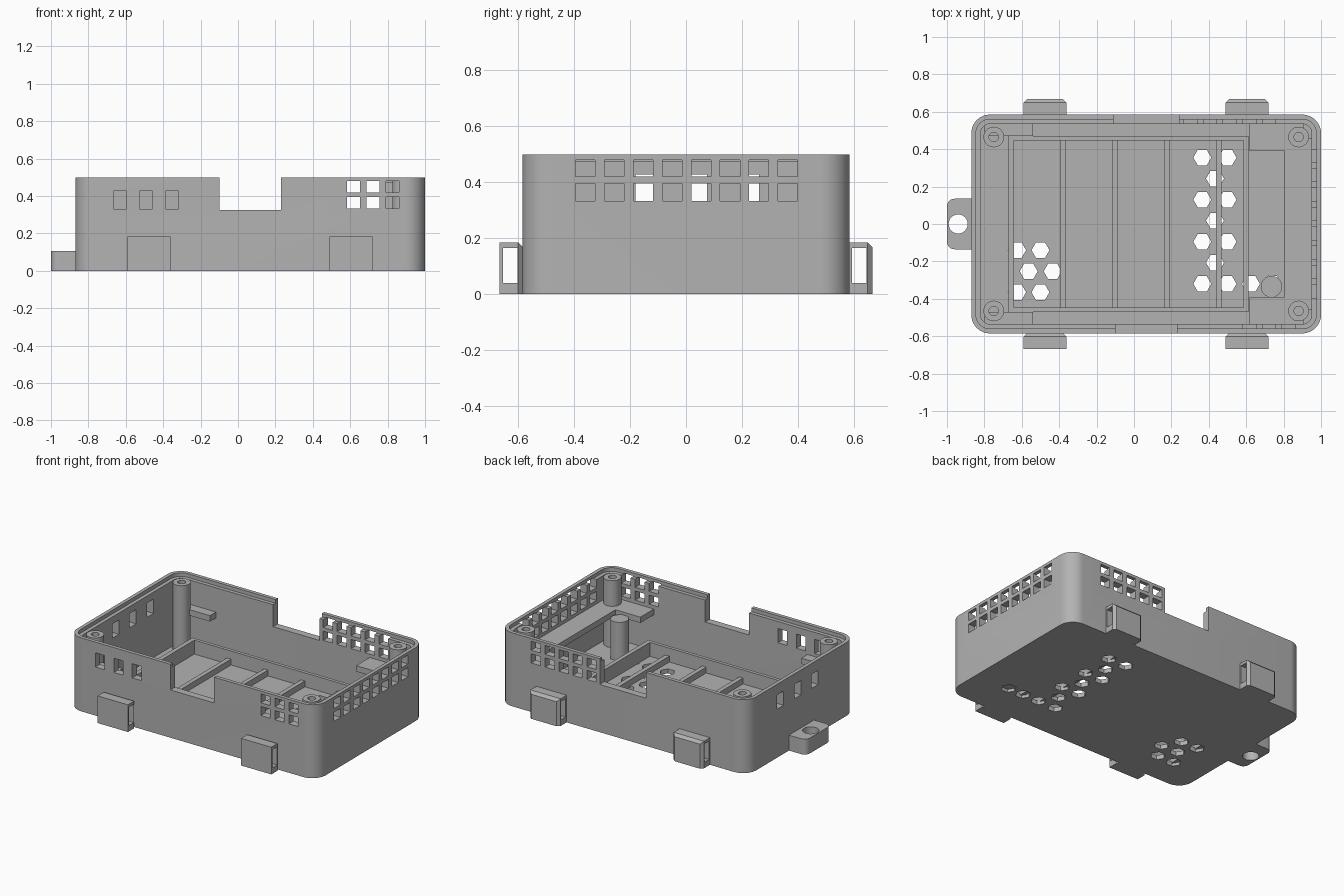
import bpy, bmesh, math
from mathutils import Matrix, Vector

old = bpy.data.objects.get("Cube")
if old:
    bpy.data.objects.remove(old, do_unlink=True)

grey = bpy.data.materials.new("matte grey")
grey.use_nodes = True
COLOUR = (0.45, 0.45, 0.45, 1)
grey.diffuse_color = COLOUR
grey.node_tree.nodes["Principled BSDF"].inputs["Base Color"].default_value = COLOUR


def add_box(bm, x, y, z):
    """Box given by (low, high) pairs on each axis."""
    size = Vector([b - a for a, b in (x, y, z)])
    mid = Vector([(a + b) / 2 for a, b in (x, y, z)])
    return bmesh.ops.create_cube(
        bm, size=1, matrix=Matrix.Translation(mid) @ Matrix.Diagonal(size).to_4x4())["verts"]


def add_cyl(bm, x, y, r, z, sides=32):
    m = Matrix.Translation((x, y, (z[0] + z[1]) / 2))
    bmesh.ops.create_cone(bm, cap_ends=True, segments=sides, radius1=r, radius2=r,
                          depth=z[1] - z[0], matrix=m)


def finish(name, bm):
    bmesh.ops.recalc_face_normals(bm, faces=bm.faces)
    me = bpy.data.meshes.new(name)
    bm.to_mesh(me)
    bm.free()
    me.materials.append(grey)
    ob = bpy.data.objects.new(name, me)
    bpy.context.collection.objects.link(ob)
    return ob


def smooth(ob):
    bpy.ops.object.select_all(action='DESELECT')
    ob.select_set(True)
    bpy.context.view_layer.objects.active = ob
    bpy.ops.object.shade_smooth_by_angle(angle=math.radians(30))


def carve(ob, bm):
    """Subtract the cutter mesh and discard the cutter."""
    cutter = finish("cutter", bm)
    cutter.hide_render = True
    mod = ob.modifiers.new("openings", 'BOOLEAN')
    mod.object = cutter
    mod.operation = 'DIFFERENCE'
    mod.solver = 'EXACT'
    bpy.context.view_layer.objects.active = ob
    bpy.ops.object.modifier_apply(modifier=mod.name)
    bpy.data.objects.remove(cutter, do_unlink=True)
    return ob


X0, X1, Y, TOP = -0.87, 1.0, 0.585, 0.5
WALL, FLOOR, RADIUS = 0.05, 0.03, 0.1


def rounded_ring(bm, inset, z, seg=10):
    r = RADIUS - inset
    pts = []
    for k, (sx, sy) in enumerate([(1, 1), (0, 1), (0, -1), (1, -1)]):
        cx = X1 - RADIUS if sx else X0 + RADIUS
        for i in range(seg + 1):
            a = math.pi / 2 * (k + i / seg)
            pts.append(bm.verts.new((cx + r * math.cos(a),
                                     sy * (Y - RADIUS) + r * math.sin(a), z)))
    return pts


# Shell: rounded tray with a stepped lip around the rim
bm = bmesh.new()
rings = [rounded_ring(bm, i, z) for i, z in
         [(0, 0), (0, TOP), (0.025, TOP), (0.025, 0.475), (WALL, 0.475), (WALL, FLOOR)]]
for a, b in zip(rings, rings[1:]):
    for i in range(len(a)):
        j = (i + 1) % len(a)
        bm.faces.new((a[i], a[j], b[j], b[i]))
bm.faces.new(rings[0])
bm.faces.new(rings[-1])
shell = finish("case_shell", bm)

# Openings: notches, vents, windows and floor hexagons
bm = bmesh.new()
front, back = (-0.7, -0.51), (0.51, 0.7)
right, left = (0.92, 1.1), (-0.95, -0.79)
add_box(bm, (-0.10, 0.23), front, (0.325, 0.6))
add_box(bm, (-0.11, 0.24), back, (0.325, 0.6))
W, PITCH = 0.07, 0.105
for z in [(0.333, 0.395), (0.42, 0.48)]:
    for i in range(3):
        x = 0.582 + i * PITCH
        add_box(bm, (x, x + W), front, z)
    for i in range(5):
        x = 0.267 + i * PITCH
        add_box(bm, (x, x + W), back, z)
    for i in range(8):
        y = -0.395 + i * 0.1035
        add_box(bm, right, (y, y + W), z)
for i in range(3):
    x = -0.665 + i * 0.139
    add_box(bm, (x, x + W), front, (0.33, 0.427))
    y = -0.18 + i * 0.186
    add_box(bm, left, (y, y + W), (0.33, 0.427))
hexes = [(x, 0.355 - i * 0.225) for i in range(4) for x in (0.365, 0.5)]
hexes += [(0.433, 0.243 - i * 0.225) for i in range(3)]
hexes += [(0.625, -0.32), (0.74, -0.32)]
hexes += [(x, y) for x in (-0.625, -0.5) for y in (-0.14, -0.365)]
hexes += [(-0.563, -0.253), (-0.435, -0.253)]
hex_turn = Matrix.Rotation(math.radians(30), 4, 'Z')
for x, y in hexes:
    bmesh.ops.create_cone(bm, cap_ends=True, segments=6, radius1=0.048, radius2=0.048,
                          depth=0.2, matrix=Matrix.Translation((x, y, 0)) @ hex_turn)
smooth(carve(shell, bm))

# Corner screw posts
for px, side_x in ((-0.75, "right"), (0.88, "left")):
    for py, side_y in ((-0.465, "front"), (0.465, "back")):
        bm = bmesh.new()
        add_cyl(bm, px, py, 0.055, (0.02, 0.485))
        post = finish(f"screw_post_{side_y}_{side_x}", bm)
        hole = bmesh.new()
        add_cyl(hole, px, py, 0.025, (0.2, 0.6), 24)
        smooth(carve(post, hole))

# Support pillar
bm = bmesh.new()
add_cyl(bm, 0.735, -0.335, 0.057, (0.02, 0.29))
smooth(finish("support_pillar", bm))

# Battery bay: low frame with cross ribs
bm = bmesh.new()
bay = (0.02, 0.125)
for x in ((-0.672, -0.642), (0.585, 0.613)):
    add_box(bm, x, (-0.47, 0.47), bay)
for y in ((-0.47, -0.447), (0.447, 0.47)):
    add_box(bm, (-0.66, 0.6), y, bay)
finish("bay_frame", bm)
bm = bmesh.new()
for i in range(4):
    x = -0.395 + i * 0.278
    add_box(bm, (x, x + 0.03), (-0.45, 0.45), (0.02, 0.07))
finish("bay_ribs", bm)

# Board shelves along the walls
bm = bmesh.new()
level = (0.27, 0.31)
add_box(bm, (0.805, 0.96), (-0.46, 0.46), level)
for s in (-1, 1):
    add_box(bm, (0.617, 0.91), sorted((s * 0.39, s * 0.545)), level)
    add_box(bm, (-0.8, -0.54), sorted((s * 0.47, s * 0.545)), level)
finish("board_shelves", bm)

# Strap loops on the front and back walls
for y0, side in ((-0.667, "front"), (0.583, "back")):
    for x0, label in ((-0.59, "right"), (0.49, "left")):
        bm = bmesh.new()
        add_box(bm, (x0, x0 + 0.228), (y0, y0 + 0.084), (0, 0.185))
        edges = [e for e in bm.edges
                 if all(v.co.y > y0 + 0.05 for v in e.verts)
                 and any(v.co.z > 0.1 for v in e.verts)]
        bmesh.ops.bevel(bm, geom=edges, offset=0.018, segments=1, affect='EDGES')
        loop = finish(f"strap_loop_{side}_{label}", bm)
        slot = bmesh.new()
        add_box(slot, (x0 - 0.1, x0 + 0.4), (y0 + 0.012, y0 + 0.063), (0.04, 0.165))
        carve(loop, slot)

# Mounting ear with a screw hole
bm = bmesh.new()
add_box(bm, (-1.0, -0.85), (-0.135, 0.135), (0, 0.105))
edges = [e for e in bm.edges if all(v.co.x < -0.95 for v in e.verts)
         and abs(e.verts[0].co.z - e.verts[1].co.z) > 0.05]
bmesh.ops.bevel(bm, geom=edges, offset=0.04, segments=6, profile=0.5, affect='EDGES')
ear = finish("mounting_ear", bm)
hole = bmesh.new()
add_cyl(hole, -0.94, 0, 0.051, (-0.1, 0.3))
smooth(carve(ear, hole))
